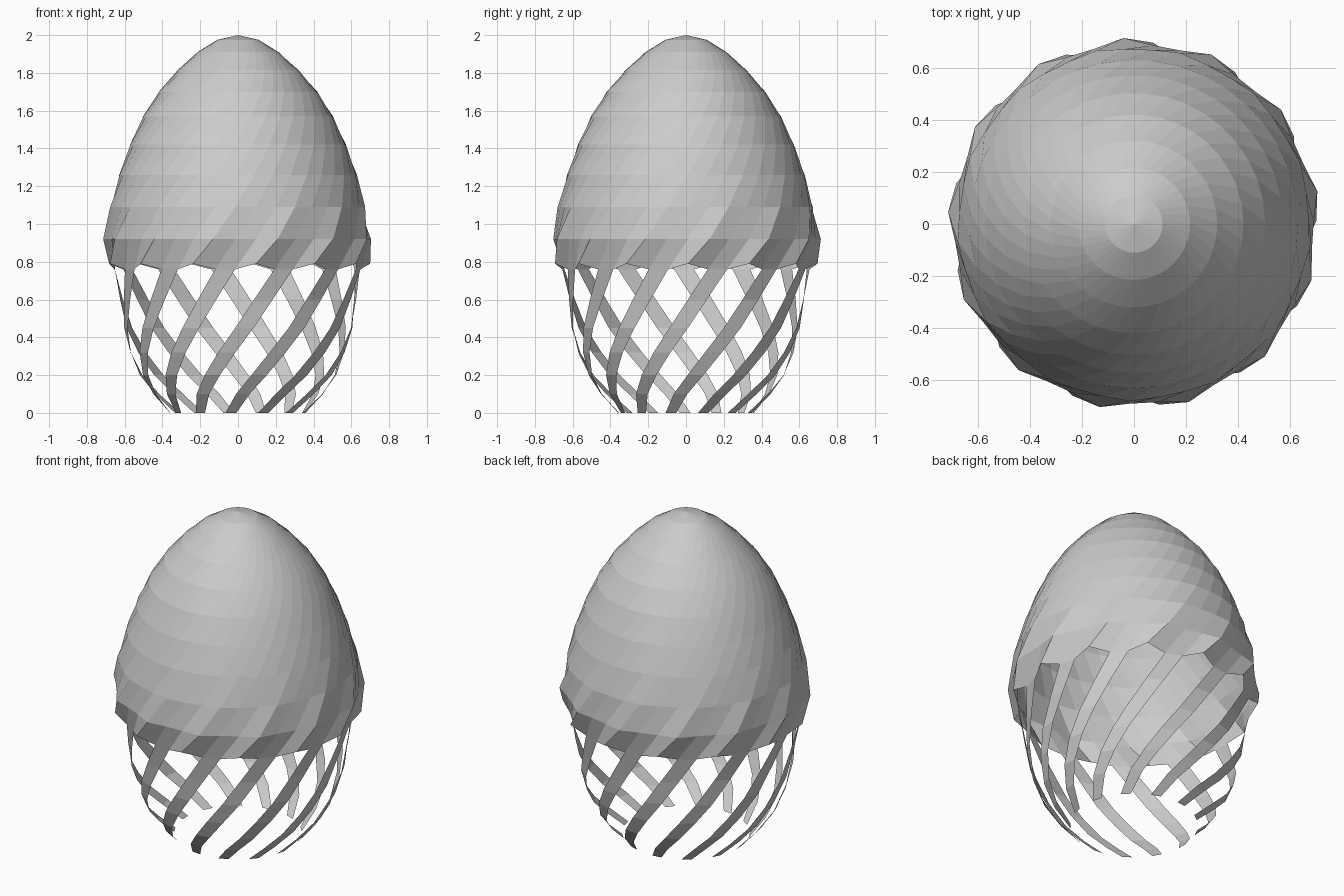
import bpy
import bmesh
from math import cos, sin, pi, radians

cube = bpy.data.objects.get("Cube")
if cube:
    bpy.data.objects.remove(cube, do_unlink=True)

CELLS = 13                  # ribbons around the egg
SIDES = CELLS * 3           # one ribbon face and two gap faces per cell
STEP = 2 * pi / SIDES       # each ring turns by one face
START = radians(-96) - STEP / 2

# Ring profile from the open foot to the tip: height, radius, bulge of the gap vertex
RINGS = [
    (0, .36, 0), (.1, .45, 0), (.2, .52, 0), (.32, .57, 0), (.45, .605, 0),
    (.6, .625, 0), (.76, .655, .045), (.92, .69, .025), (1.09, .672, .008),
    (1.26, .63, 0), (1.42, .572, 0), (1.57, .503, 0), (1.70, .42, 0),
    (1.815, .32, 0), (1.91, .215, 0), (1.975, .11, 0),
]
RIM = 6                     # ring where the ribbons meet the shell

grey = bpy.data.materials.new("light_grey")
grey.use_nodes = True
colour = (.6, .6, .6, 1)
grey.diffuse_color = colour
grey.node_tree.nodes["Principled BSDF"].inputs["Base Color"].default_value = colour


def add_ring(bm, level):
    """One twisted ring of vertices; the middle of each gap bulges outward."""
    z, radius, bulge = RINGS[level]
    ring = []
    for i in range(SIDES):
        middle = i % 3 == 2
        r = radius + (bulge if middle else 0)
        lift = .03 if middle and level == RIM else 0
        a = START + STEP * (i + level)
        ring.append(bm.verts.new((r * cos(a), r * sin(a), z + lift)))
    return ring


def build(name, first, last, ribbons_only=False, tip=False):
    bm = bmesh.new()
    rings = [add_ring(bm, level) for level in range(first, last + 1)]
    for low, high in zip(rings, rings[1:]):
        for i in range(0, SIDES, 3 if ribbons_only else 1):
            j = (i + 1) % SIDES
            bm.faces.new((low[i], low[j], high[j], high[i]))
    if tip:
        top = bm.verts.new((0, 0, 2))
        for i in range(SIDES):
            bm.faces.new((rings[-1][i], rings[-1][(i + 1) % SIDES], top))
    loose = [v for v in bm.verts if not v.link_faces]
    bmesh.ops.delete(bm, geom=loose, context='VERTS')
    mesh = bpy.data.meshes.new(name)
    bm.to_mesh(mesh)
    bm.free()
    mesh.materials.append(grey)
    obj = bpy.data.objects.new(name, mesh)
    bpy.context.collection.objects.link(obj)


# Closed upper shell with its scalloped rim
build("egg_shell", RIM, len(RINGS) - 1, tip=True)
# Open spiral ribbons below the rim
build("spiral_ribbons", 0, RIM, ribbons_only=True)
